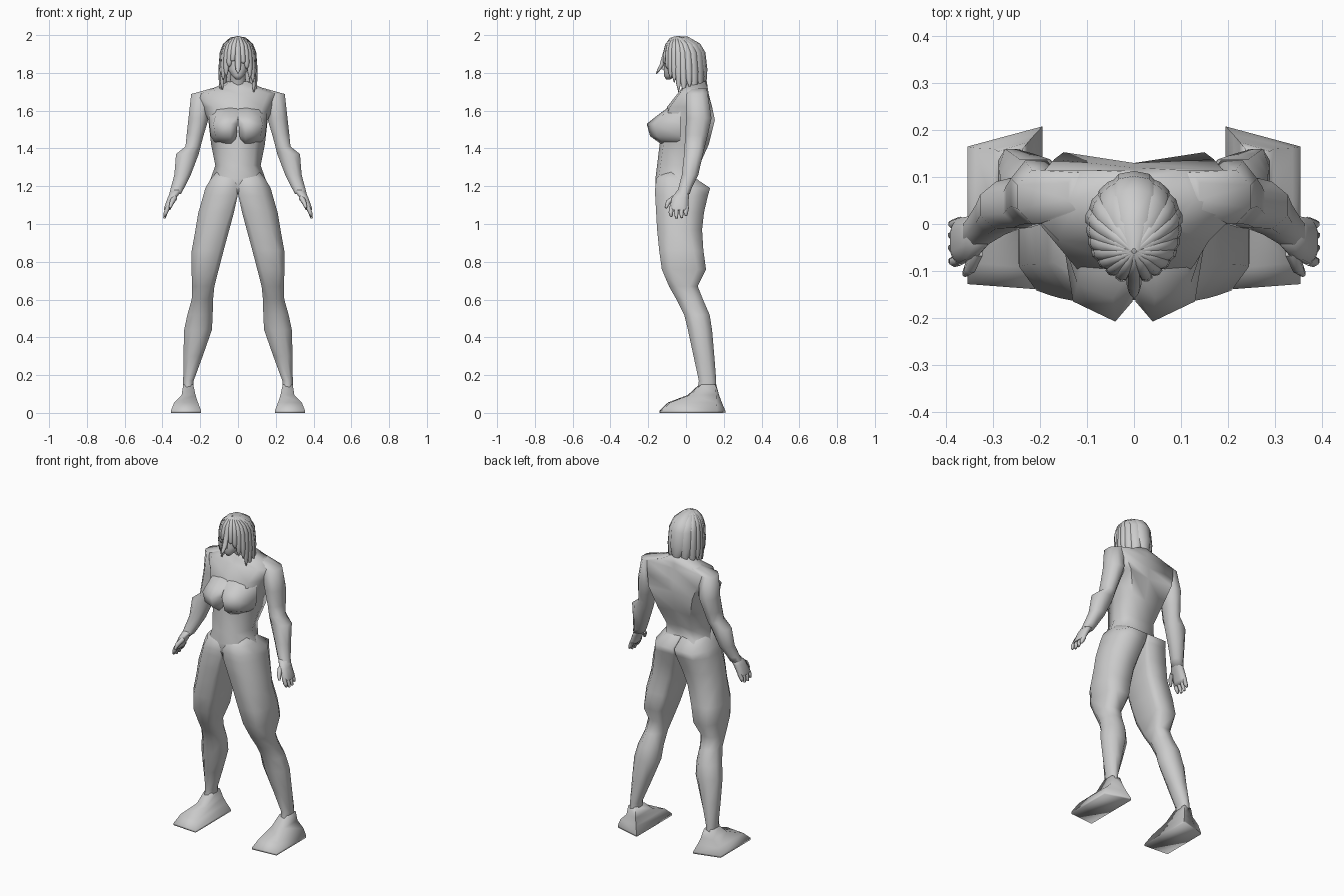
import bpy, bmesh, math
from mathutils import Vector

grey = bpy.data.materials.new("light grey")
grey.diffuse_color = (0.6, 0.6, 0.6, 1)


def add_rings(bm, rings):
    """Skin a list of equal-sized point rings and cap both ends."""
    rows = [[bm.verts.new(p) for p in r] for r in rings]
    n = len(rows[0])
    for a, b in zip(rows, rows[1:]):
        for i in range(n):
            j = (i + 1) % n
            bm.faces.new((a[i], a[j], b[j], b[i]))
    bm.faces.new(rows[0][::-1])
    bm.faces.new(rows[-1])


def finish(bm, name, mirror=False, angle=80):
    bmesh.ops.recalc_face_normals(bm, faces=bm.faces)
    me = bpy.data.meshes.new(name)
    bm.to_mesh(me)
    bm.free()
    ob = bpy.data.objects.new(name, me)
    bpy.context.collection.objects.link(ob)
    me.materials.append(grey)
    if mirror:
        ob.modifiers.new("mirror", 'MIRROR').use_mirror_merge = False
    bpy.ops.object.select_all(action='DESELECT')
    ob.select_set(True)
    bpy.context.view_layer.objects.active = ob
    bpy.ops.object.shade_smooth_by_angle(angle=math.radians(angle))
    return ob


def box_ring(z, x0, x1, y0, y1, ci=0.28, co=0.28):
    """Rectangle at height z with chamfered inner and outer corners."""
    dx, dy = x1 - x0, y1 - y0
    return [(x0 + dx * ci, y0, z), (x1 - dx * co, y0, z), (x1, y0 + dy * co, z), (x1, y1 - dy * co, z),
            (x1 - dx * co, y1, z), (x0 + dx * ci, y1, z), (x0, y1 - dy * ci, z), (x0, y0 + dy * ci, z)]


def box_loft(name, rows):
    bm = bmesh.new()
    add_rings(bm, [box_ring(*r) for r in rows])
    return finish(bm, name, True)


def tube(bm, path, radii, n=6):
    """Tapered round tube along a path."""
    pts = [Vector(p) for p in path]
    rings = []
    for i, p in enumerate(pts):
        t = (pts[min(i + 1, len(pts) - 1)] - pts[max(i - 1, 0)]).normalized()
        u = t.cross(Vector((1, 0, 0))).normalized()
        v = t.cross(u)
        rings.append([p + radii[i] * (u * math.cos(k * math.tau / n) + v * math.sin(k * math.tau / n))
                      for k in range(n)])
    add_rings(bm, rings)


# Torso: z, front centre y, front side xy, side xy, back side xy, back centre y
torso = [
    (1.755, -.005, .035, -.005, .05, .04, .04, .10, .11),
    (1.722, -.02, .09, -.01, .125, .05, .10, .115, .115),
    (1.69, -.045, .16, -.035, .235, .04, .19, .115, .12),
    (1.62, -.10, .13, -.085, .19, .02, .17, .138, .13),
    (1.55, -.12, .11, -.11, .157, .01, .15, .153, .13),
    (1.42, -.14, .09, -.12, .142, .00, .11, .12, .10),
    (1.31, -.153, .08, -.135, .12, -.03, .085, .07, .06),
    (1.24, -.162, .10, -.145, .145, -.03, .10, .055, .05),
    (1.19, -.162, .10, -.145, .165, -.02, .12, .12, .06),
    (1.155, -.15, .06, -.13, .10, -.02, .08, .09, .05)]
bm = bmesh.new()
rings = []
for z, f, x1, y1, x2, y2, x3, y3, b in torso:
    rings.append([(0, f, z), (x1, y1, z), (x2, y2, z), (x3, y3, z), (0, b, z),
                  (-x3, y3, z), (-x2, y2, z), (-x1, y1, z)])
add_rings(bm, rings)
finish(bm, "torso")

# Bust: five points per level
bm = bmesh.new()
bust = [(1.62, ((.0, -.09), (.05, -.088), (.11, -.075), (.15, -.03), (.0, -.04))),
        (1.57, ((.0, -.135), (.045, -.158), (.12, -.13), (.153, -.03), (.0, -.05))),
        (1.53, ((.003, -.165), (.04, -.208), (.13, -.165), (.152, -.03), (.003, -.05))),
        (1.465, ((.008, -.15), (.04, -.19), (.12, -.155), (.145, -.03), (.008, -.05))),
        (1.425, ((.02, -.11), (.04, -.135), (.08, -.115), (.12, -.03), (.02, -.05)))]
add_rings(bm, [[(x, y, z) for x, y in pts] for z, pts in bust])
finish(bm, "bust", True, 60)

# Legs, hip to ankle: z, inner x, outer x, front y, back y, inner and outer chamfer
box_loft("leg", [
    (1.28, .01, .11, -.12, .04, .1), (1.24, .0, .143, -.157, .052, .05),
    (1.19, .0, .173, -.163, .128, .05), (1.15, .002, .184, -.163, .116, .05),
    (1.06, .022, .21, -.158, .095, .1), (.97, .046, .225, -.153, .085, .14),
    (.86, .076, .245, -.142, .092, .14, .22), (.76, .102, .246, -.128, .106, .16, .2),
    (.67, .125, .243, -.09, .062, .2), (.60, .132, .245, -.05, .09),
    (.52, .134, .268, -.01, .125), (.44, .138, .285, .01, .138),
    (.30, .187, .289, .04, .15), (.17, .235, .29, .068, .16),
    (.12, .235, .29, .06, .16)])

# Feet: wide wedges with a slanted heel
bm = bmesh.new()
foot = [(.15, .237, .29, .07, .16, .155), (.095, .225, .298, .01, .175, .16),
        (.055, .212, .338, -.095, .19, .162), (.012, .195, .355, -.14, .208, .165),
        (0, .195, .355, -.14, .208, .165)]
add_rings(bm, [[(a, f, z), (b, f + .012, z), (b, ho, z), (a, hi, z)]
               for z, a, b, f, hi, ho in foot])
finish(bm, "foot", True, 95)

# Arms, shoulder to wrist
box_loft("arm", [
    (1.718, .09, .14, .03, .11), (1.688, .14, .248, .00, .115),
    (1.56, .155, .262, .00, .135), (1.47, .182, .272, -.003, .115),
    (1.41, .198, .278, -.008, .10), (1.37, .208, .328, -.01, .09),
    (1.26, .25, .337, -.022, .065), (1.19, .285, .356, -.04, .03),
    (1.16, .302, .364, -.05, .02)])

# Hands: palm, four fingers and a thumb
box_loft("palm", [(1.185, .292, .352, -.04, .02), (1.14, .325, .372, -.075, .015),
                  (1.09, .352, .39, -.085, .012), (1.075, .358, .392, -.085, .01)])
bm = bmesh.new()
for y, tip in ((-.076, 1.04), (-.048, 1.03), (-.021, 1.032), (.003, 1.045)):
    tube(bm, [(.37, y, 1.09), (.383, y - .004, 1.06), (.39, y - .002, tip)], (.013, .012, .007))
tube(bm, [(.335, -.06, 1.14), (.35, -.095, 1.115), (.36, -.107, 1.085)], (.015, .013, .007))
finish(bm, "fingers", True)

# Neck, head and nose
bm = bmesh.new()
tube(bm, [(0, .05, 1.70), (0, .02, 1.77), (0, -.01, 1.85)], (.055, .042, .042), 10)
finish(bm, "neck")
bm = bmesh.new()
head = [(1.765, .012, -.105, -.085), (1.785, .032, -.117, -.05), (1.82, .055, -.118, .01),
        (1.86, .067, -.113, .05), (1.91, .072, -.112, .06), (1.95, .062, -.095, .045),
        (1.98, .03, -.06, .0)]
add_rings(bm, [[(w * math.sin(a), (f + b) / 2 - (b - f) / 2 * math.cos(a), z)
                for a in [k * math.tau / 12 for k in range(12)]] for z, w, f, b in head])
finish(bm, "head")
bm = bmesh.new()
add_rings(bm, [[(-.006, -.108, 1.86), (.006, -.108, 1.86), (0, -.116, 1.86)],
               [(-.013, -.108, 1.815), (.013, -.108, 1.815), (0, -.13, 1.818)]])
finish(bm, "nose")


# Hair: tapering locks fanning out from the crown
def lock(bm, deg, width, zend, flare=1.0, thick=.014):
    a = math.radians(deg)
    out = Vector((math.cos(a), math.sin(a), 0))
    side = Vector((-math.sin(a), math.cos(a), 0))
    crown = Vector((0, -.06, 0))
    edge = Vector((.087 * math.cos(a), -.012 + .1 * math.sin(a), 0))
    stations = [(s, 1.87 + .118 * math.sqrt(max(0, 1 - s * s)), w)
                for s, w in ((.05, .35), (.45, .75), (.78, 1), (.95, 1))]
    stations += [(1 + (flare - 1) * k, 1.87 + (zend - 1.87) * k, w)
                 for k, w in ((.35, 1), (.72, .75), (1, .1))]
    rings = []
    for s, z, w in stations:
        p = crown.lerp(edge, s) + Vector((0, 0, z))
        drop = min(s, 1) ** 2
        nrm = (out * drop + Vector((0, 0, 1 - drop))).normalized()
        rings.append([p + side * (width * w * math.cos(k * math.tau / 8))
                      + nrm * (thick * max(w, .3) * math.sin(k * math.tau / 8)) for k in range(8)])
    add_rings(bm, rings)


bm = bmesh.new()
lock(bm, 90, .046, 1.73, 1.06, .022)
for sx in (0, 1):
    for deg, w, ze, fl in ((58, .036, 1.715, 1.05), (32, .026, 1.69, 1.06), (14, .022, 1.72, 1.1),
                           (-1, .02, 1.69, 1.05), (-16, .019, 1.70, 1.0), (-30, .017, 1.75, 1.05),
                           (-44, .016, 1.77, 1.0), (-58, .015, 1.82, 1.0), (-73, .015, 1.85, 1.1)):
        lock(bm, 180 - deg if sx else deg, w, ze + .012 * sx, fl, .017 if deg > 0 else .014)
lock(bm, 270, .016, 1.795, 1.85, .012)
finish(bm, "hair_locks", False, 60)
